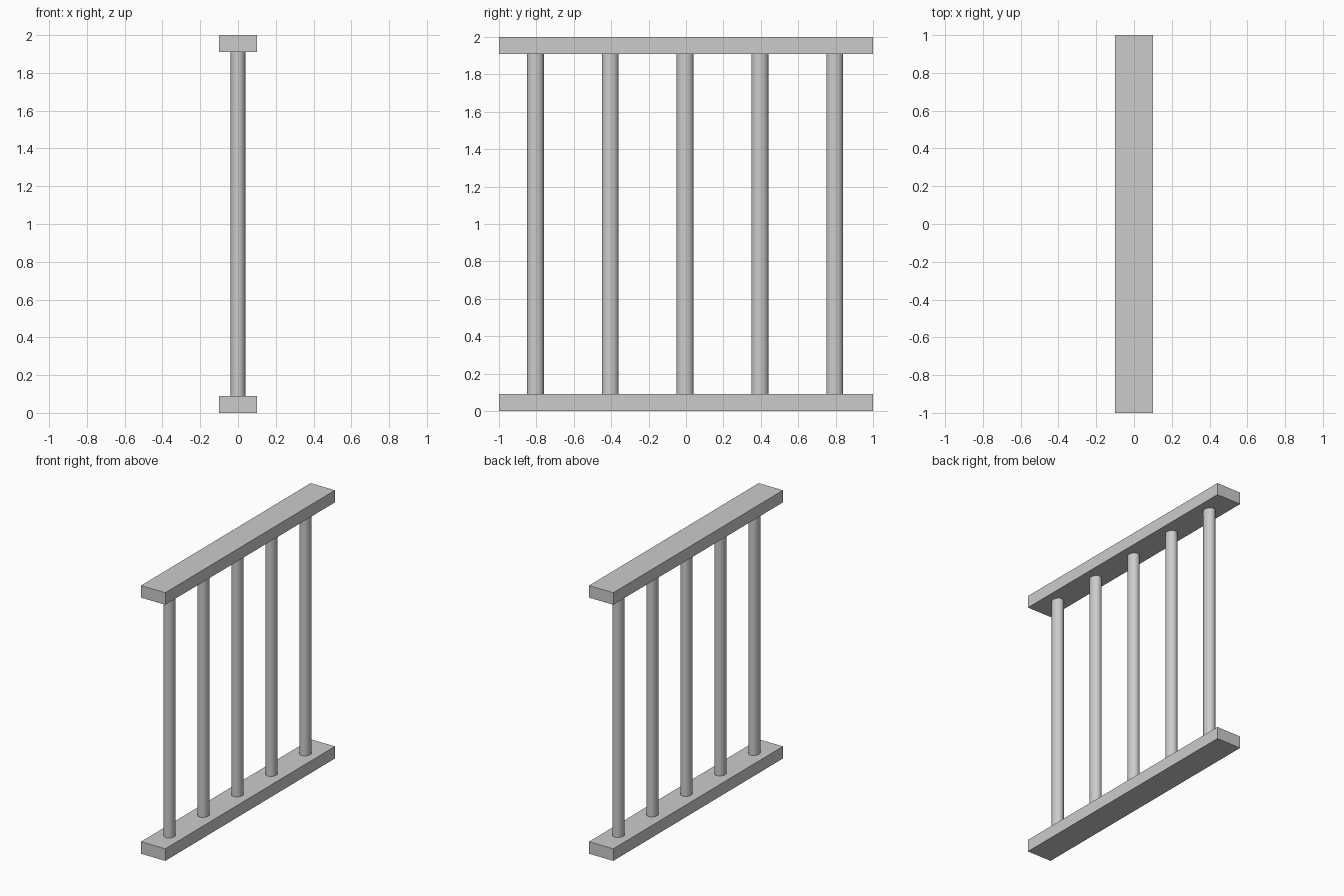
import bpy

if "Cube" in bpy.data.objects:
    bpy.data.objects.remove(bpy.data.objects["Cube"])

RAIL_W, RAIL_L, RAIL_H = 0.2, 2.0, 0.09
HEIGHT = 2.0


def rail(name, z):
    bpy.ops.mesh.primitive_cube_add(size=1, location=(0, 0, z))
    ob = bpy.context.object
    ob.name = name
    ob.scale = (RAIL_W, RAIL_L, RAIL_H)
    bpy.ops.object.transform_apply(location=False, rotation=False, scale=True)


def baluster(name, y):
    # slightly oval rod, ends just sunk into the rails
    bpy.ops.mesh.primitive_cylinder_add(
        vertices=32, radius=1, depth=HEIGHT - 2 * RAIL_H + 0.01,
        location=(0, y, HEIGHT / 2))
    ob = bpy.context.object
    ob.name = name
    ob.scale = (0.039, 0.045, 1)
    bpy.ops.object.transform_apply(location=False, rotation=False, scale=True)
    bpy.ops.object.shade_smooth_by_angle()


# Bottom and top rails
rail("bottom_rail", RAIL_H / 2)
rail("top_rail", HEIGHT - RAIL_H / 2)

# Five evenly spaced upright rods
for i in range(5):
    baluster(f"baluster_{i + 1}", -0.805 + 0.4 * i)
